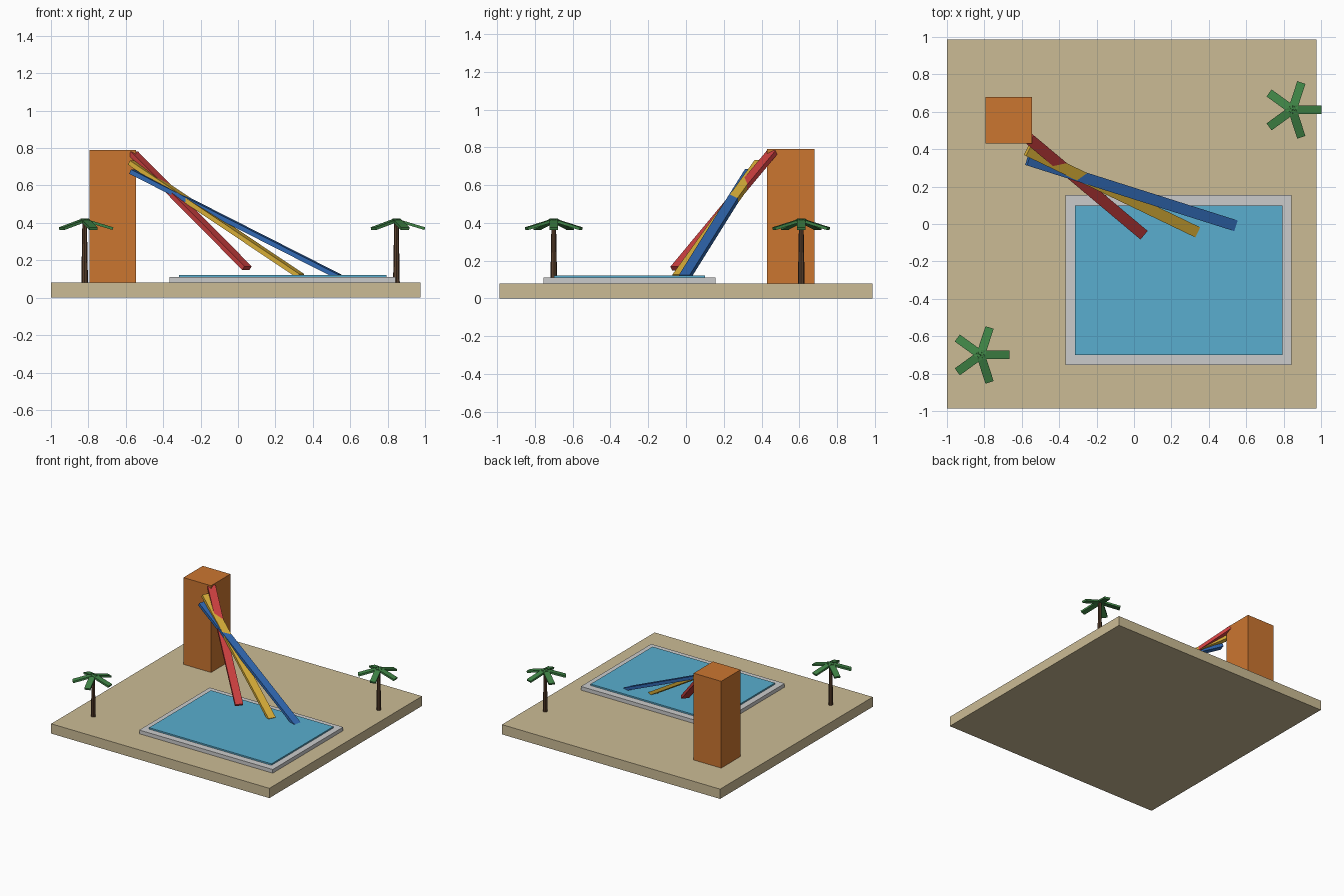
import bpy, math
from mathutils import Vector, Matrix

if "Cube" in bpy.data.objects:
    bpy.data.objects.remove(bpy.data.objects["Cube"])


def material(name, rgb):
    m = bpy.data.materials.new(name)
    m.diffuse_color = (*rgb, 1)
    m.use_nodes = True
    m.node_tree.nodes["Principled BSDF"].inputs["Base Color"].default_value = m.diffuse_color
    return m


SAND = material("sand", (0.60, 0.50, 0.30))
ORANGE = material("orange", (0.60, 0.18, 0.03))
STONE = material("stone", (0.65, 0.65, 0.63))
WATER = material("water", (0.10, 0.42, 0.62))
RED = material("red", (0.60, 0.05, 0.05))
YELLOW = material("yellow", (0.70, 0.43, 0.04))
BLUE = material("blue", (0.03, 0.14, 0.45))
BARK = material("bark", (0.10, 0.05, 0.025))
LEAF = material("leaf", (0.05, 0.23, 0.06))


def box(name, x, y, z, mat):
    """Axis-aligned box from its (min, max) extents."""
    bpy.ops.mesh.primitive_cube_add(size=1)
    o = bpy.context.object
    o.name = name
    size = [b - a for a, b in (x, y, z)]
    mid = [(a + b) / 2 for a, b in (x, y, z)]
    o.data.transform(Matrix.Translation(mid) @ Matrix.Diagonal((*size, 1)))
    o.data.materials.append(mat)
    return o


def beam(name, start, end, width, thick, mat):
    """Flat bar between two points, its width kept level."""
    a, b = Vector(start), Vector(end)
    along = (b - a).normalized()
    side = Vector((0, 0, 1)).cross(along).normalized()
    up = along.cross(side)
    length = (b - a).length
    o = box(name, (0, length), (-width / 2, width / 2), (-thick / 2, thick / 2), mat)
    rot = Matrix((along, side, up)).transposed().to_4x4()
    o.data.transform(Matrix.Translation(a) @ rot)
    return o


def palm(name, x, y):
    # tapered trunk
    bpy.ops.mesh.primitive_cone_add(vertices=8, radius1=0.018, radius2=0.012,
                                    depth=0.335, location=(x, y, 0.2425))
    trunk = bpy.context.object
    trunk.name = name + "_trunk"
    trunk.data.materials.append(BARK)
    # five drooping fronds
    for i in range(5):
        t = math.radians(72 * i)
        tip = (x + 0.152 * math.cos(t), y + 0.152 * math.sin(t), 0.369)
        beam(f"{name}_frond_{i + 1}", (x, y, 0.415), tip, 0.046, 0.015, LEAF)


# ground slab and tower
box("base", (-1.0, 0.975), (-0.987, 0.987), (0, 0.08), SAND)
box("tower", (-0.795, -0.545), (0.43, 0.68), (0.08, 0.79), ORANGE)

# pool
box("pool_rim", (-0.365, 0.843), (-0.755, 0.155), (0.08, 0.11), STONE)
box("pool_water", (-0.315, 0.793), (-0.70, 0.10), (0.09, 0.122), WATER)

# three slides fanning from the tower to the pool
beam("red_slide", (-0.56, 0.455, 0.772), (0.048, -0.055, 0.158), 0.06, 0.025, RED)
beam("yellow_slide", (-0.57, 0.393, 0.722), (0.335, -0.042, 0.116), 0.06, 0.025, YELLOW)
beam("blue_slide", (-0.568, 0.343, 0.674), (0.54, -0.008, 0.112), 0.06, 0.025, BLUE)

# palms
palm("left_palm", -0.82, -0.70)
palm("right_palm", 0.847, 0.61)
